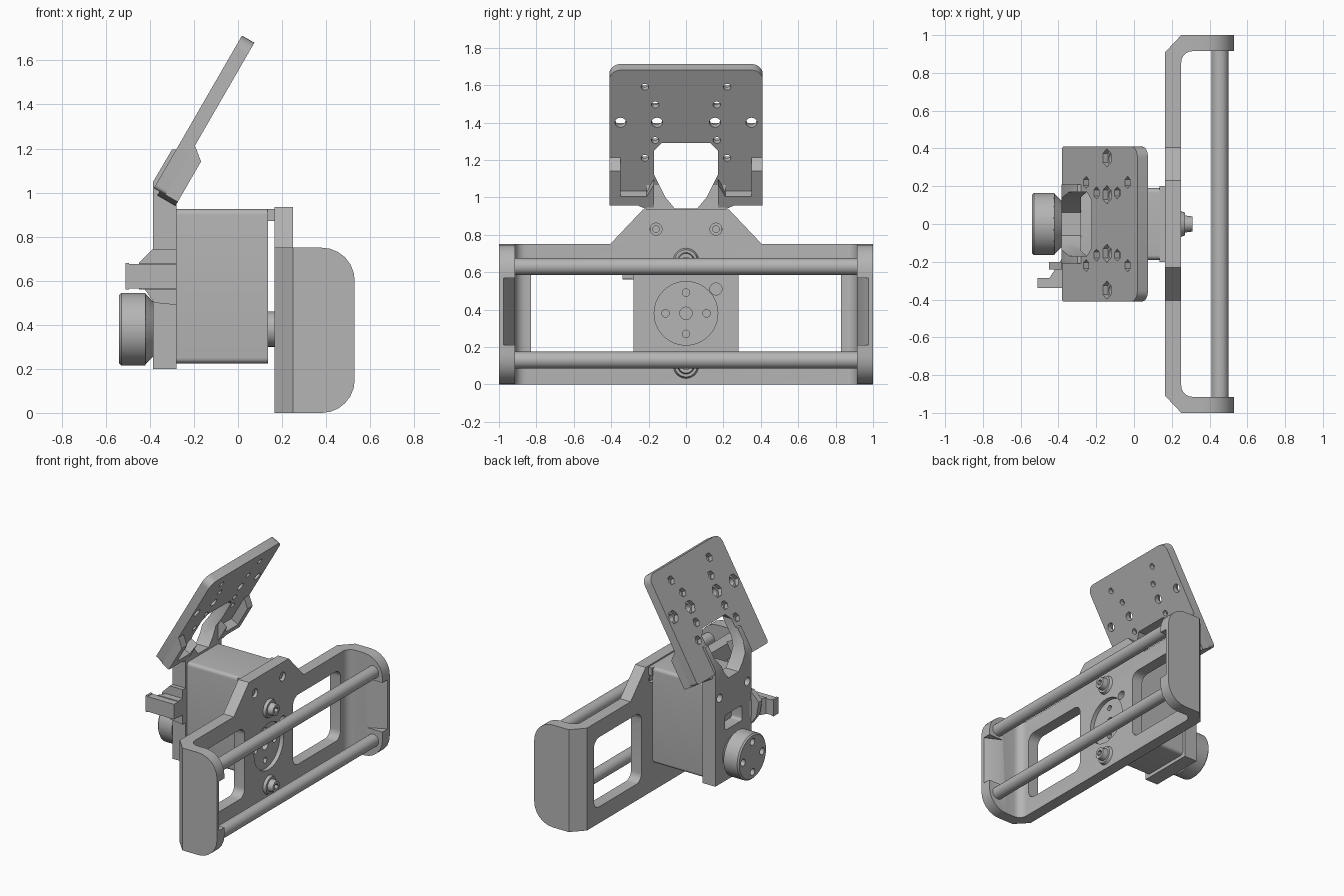
import bpy, bmesh, math
from mathutils import Matrix, Vector

old = bpy.data.objects.get("Cube")
if old:
    bpy.data.objects.remove(old, do_unlink=True)

grey = bpy.data.materials.new("light_grey")
grey.use_nodes = True
GREY = (0.46, 0.46, 0.46, 1)
grey.diffuse_color = GREY
grey.node_tree.nodes["Principled BSDF"].inputs["Base Color"].default_value = GREY


def finish(name, bm, matrix=None):
    bmesh.ops.recalc_face_normals(bm, faces=bm.faces[:])
    if matrix:
        bm.transform(matrix)
    me = bpy.data.meshes.new(name)
    bm.to_mesh(me)
    bm.free()
    me.materials.append(grey)
    ob = bpy.data.objects.new(name, me)
    bpy.context.collection.objects.link(ob)
    return ob


def prism(name, pts, axis, lo, hi, matrix=None):
    """Extrude a profile given in the two other axes, in xyz order."""
    def place(p, d):
        c = list(p)
        c.insert("xyz".index(axis), d)
        return c
    bm = bmesh.new()
    bottom = [bm.verts.new(place(p, lo)) for p in pts]
    top = [bm.verts.new(place(p, hi)) for p in pts]
    n = len(pts)
    bm.faces.new(bottom)
    bm.faces.new(top)
    for i in range(n):
        j = (i + 1) % n
        bm.faces.new((bottom[i], bottom[j], top[j], top[i]))
    return finish(name, bm, matrix)


def rod(name, axis, centre, lo, hi, r, r2=None, seg=32, matrix=None):
    """Cylinder or cone along an axis, from lo to hi."""
    bm = bmesh.new()
    bmesh.ops.create_cone(bm, cap_ends=True, segments=seg, radius1=r,
                          radius2=r if r2 is None else r2, depth=hi - lo)
    c = list(centre)
    c.insert("xyz".index(axis), (lo + hi) / 2)
    turn = Vector((0, 0, 1)).rotation_difference(
        Vector([float(a == axis) for a in "xyz"])).to_matrix().to_4x4()
    bm.transform(Matrix.Translation(c) @ turn)
    return finish(name, bm, matrix)


def box(name, x, y, z, matrix=None):
    return prism(name, rrect(*y, *z), "x", *x, matrix)


def rrect(a0, a1, b0, b1, radii=(0, 0, 0, 0), steps=6):
    """Rectangle with a radius per corner, starting at the low corner."""
    pts = []
    corners = ((a0, b0, 1, 1), (a1, b0, -1, 1), (a1, b1, -1, -1), (a0, b1, 1, -1))
    for k, ((a, b, sa, sb), r) in enumerate(zip(corners, radii)):
        if r == 0:
            pts.append((a, b))
            continue
        for i in range(steps + 1):
            t = math.pi * (1 + k / 2 + i / steps / 2)
            pts.append((a + sa * r + r * math.cos(t), b + sb * r + r * math.sin(t)))
    return pts


def boolean(ob, cutters, op="DIFFERENCE"):
    for c in cutters:
        c.hide_render = True
        m = ob.modifiers.new("cut", "BOOLEAN")
        m.operation, m.object, m.solver = op, c, "EXACT"
    dg = bpy.context.evaluated_depsgraph_get()
    me = bpy.data.meshes.new_from_object(ob.evaluated_get(dg))
    ob.modifiers.clear()
    ob.data = me
    for c in cutters:
        bpy.data.objects.remove(c, do_unlink=True)


def mirrored(pts):
    return pts + [(-a, b) for a, b in reversed(pts)]


R4 = lambda r: (r,) * 4
HORN_Z = 0.38
HORN_HOLES = [(0.11, 0), (-0.11, 0), (0, 0.11), (0, -0.11)]

# U-shaped handle frame with rounded end walls
fillet = [(0.25 + 0.06 * (1 - math.cos(t)), 0.855 + 0.06 * math.sin(t))
          for t in [math.pi / 2 * i / 6 for i in range(7)]]
half = [(0.53, 0.915), (0.53, 1.0), (0.25, 1.0), (0.165, 0.91)]
outer = fillet + half
frame = prism("handle_frame", outer + [(x, -y) for x, y in reversed(outer)], "z", 0, 0.75)
boolean(frame, [prism("c", rrect(0.1, 0.53, 0, 0.75, (0, 0.15, 0.15, 0)), "y", -1.1, 1.1)],
        "INTERSECT")
cuts = [rod("c", "x", (0, HORN_Z), 0.22, 0.3, 0.17, seg=48)]
cuts.append(rod("c", "x", (0, HORN_Z), 0.1, 0.3, 0.033))
cuts.append(rod("c", "x", (0.16, 0.51), 0.2, 0.3, 0.032))
for y, z in HORN_HOLES:
    cuts.append(rod("c", "x", (y, HORN_Z + z), 0.1, 0.3, 0.02, seg=16))
for s in (-1, 1):
    cuts.append(prism("c", rrect(*sorted((s * 0.28, s * 0.83)), 0.12, 0.63, R4(0.06)), "x", 0.1, 0.3))
    # sloped relief on the end wall between the rod seats
    cuts.append(prism("c", [(0.41, s * 0.9), (0.41, s * 0.915), (0.54, s * 0.98), (0.54, s * 0.9)],
                      "z", 0.21, 0.57))
boolean(frame, cuts)

# Upper tongue of the frame, with screw holes
tongue = prism("frame_tongue", mirrored([(0.41, 0.745), (0.23, 0.935)]), "x", 0.165, 0.25)
boolean(tongue, [rod("c", "x", (s * 0.16, 0.83), 0.1, 0.3, 0.032) for s in (-1, 1)])
for s in (-1, 1):
    rod("tongue_screw", "x", (s * 0.16, 0.83), 0.17, 0.235, 0.02, seg=16)
box("motor_pad", (0.135, 0.17), (-0.2, 0.2), (0.87, 0.925))

# Handle rods and frame screws
for z in (0.13, 0.63):
    rod("handle_rod", "y", (0.455, z), -0.975, 0.975, 0.045)
for z in (0.1, 0.66):
    rod("screw_flange", "x", (0, z), 0.245, 0.27, 0.07, 0.06)
    head = rod("screw_head", "x", (0, z), 0.27, 0.31, 0.045, 0.04)
    boolean(head, [rod("c", "x", (0, z), 0.285, 0.33, 0.022, seg=6)])

# Motor with front boss and rear horn
prism("motor_body", rrect(-0.19, 0.19, 0.225, 0.925, R4(0.025)), "x", -0.285, 0.137)
rod("motor_boss", "x", (0, HORN_Z), 0.13, 0.17, 0.08)
rod("horn_neck", "x", (0, HORN_Z), -0.42, -0.38, 0.165, 0.115)
bpy.data.objects["horn_neck"].data.transform(Matrix.Translation((-0.8, 0, 0)) @ Matrix.Scale(-1, 4, (1, 0, 0)))
bpy.data.objects["horn_neck"].data.flip_normals()
bpy.data.objects.remove(bpy.data.objects["horn_neck"], do_unlink=True)
rod("horn_neck", "x", (0, HORN_Z), -0.425, -0.38, 0.165, 0.12)
horn = rod("rear_horn", "x", (0, HORN_Z), -0.53, -0.42, 0.165, seg=48)
rod("horn_rim", "x", (0, HORN_Z), -0.54, -0.53, 0.155, 0.165, seg=48)
for o in (horn, bpy.data.objects["horn_rim"]):
    boolean(o, [rod("c", "x", (y, HORN_Z + z), -0.6, -0.46, 0.025, seg=16)
                for y, z in HORN_HOLES] + [rod("c", "x", (0, HORN_Z), -0.6, -0.46, 0.04)])


# Shared notch through the rear bracket and the tilted plate
def notch():
    return prism("c", mirrored([(0.06, 0.94), (0.11, 1.0), (0.17, 1.12), (0.17, 1.25), (0.13, 1.29)]),
                 "x", -0.6, 0.2)


# Rear bracket behind the motor, rising into the two arms
bracket = prism("rear_bracket", [(-0.385, 0.2), (-0.28, 0.2), (-0.28, 1.195), (-0.3, 1.195),
                                 (-0.385, 1.05)], "y", -0.21, 0.21)
boolean(bracket, [notch(), prism("c", rrect(-0.1, 0.1, 0.57, 0.68, R4(0.02)), "x", -0.5, -0.3)]
        + [rod("c", "x", (s * 0.16, 0.83), -0.5, -0.3, 0.03) for s in (-1, 1)])

# Cable clip on the side of the bracket
prism("clip_arm", [(-0.45, -0.29), (-0.28, -0.29), (-0.28, -0.18), (-0.38, -0.18)], "z", 0.56, 0.68)
prism("clip_brace", [(-0.28, 0.49), (-0.38, 0.5), (-0.43, 0.57), (-0.45, 0.68), (-0.385, 0.745),
                     (-0.28, 0.745)], "y", -0.24, -0.2)
box("clip_tab", (-0.495, -0.28), (-0.34, -0.285), (0.565, 0.675))
box("clip_tip", (-0.51, -0.495), (-0.34, -0.285), (0.56, 0.68))

# Tilted mounting plate: local x is thickness, local z runs up the slope
tilt = Matrix.Translation((-0.382, 0, 1.02)) @ Matrix.Rotation(math.radians(30), 4, "Y")
plate = prism("mounting_plate", rrect(-0.41, 0.41, 0, 0.8, (0.02, 0.02, 0.06, 0.06)), "x", 0, 0.065, tilt)
cuts = [notch()]
for y, z, r in ((0.22, 1.59, 0.02), (0.165, 1.495, 0.02), (0.155, 1.4, 0.03), (0.35, 1.4, 0.03),
                (0.165, 1.305, 0.02), (0.22, 1.21, 0.02)):
    up = (z - 0.9875) / 0.866
    for s in (-1, 1):
        cuts.append(rod("c", "x", (s * y, up), -0.1, 0.1, r, seg=16, matrix=tilt))
        cuts.append(rod("c", "x", (s * y, up), -0.1, 0.03, r * 1.6, seg=6, matrix=tilt))
boolean(plate, cuts)

# Corner lips of the mounting plate
for s in (-1, 1):
    prism("side_lip", [(0.06, 0), (0.125, 0), (0.125, 0.212), (0.06, 0.265)], "y",
          *sorted((s * 0.35, s * 0.41)), tilt)
    prism("bottom_lip", [(s * 0.17, -0.02), (s * 0.22, -0.02), (s * 0.26, 0), (s * 0.4, 0),
                         (s * 0.4, 0.055), (s * 0.21, 0.055), (s * 0.17, 0.13)], "x", 0.03, 0.125, tilt)

# Smooth the round parts, keeping hard edges
bpy.ops.object.select_all(action="DESELECT")
for ob in bpy.context.scene.objects:
    if ob.type == "MESH":
        ob.select_set(True)
        bpy.context.view_layer.objects.active = ob
bpy.ops.object.shade_smooth_by_angle(angle=math.radians(32))
